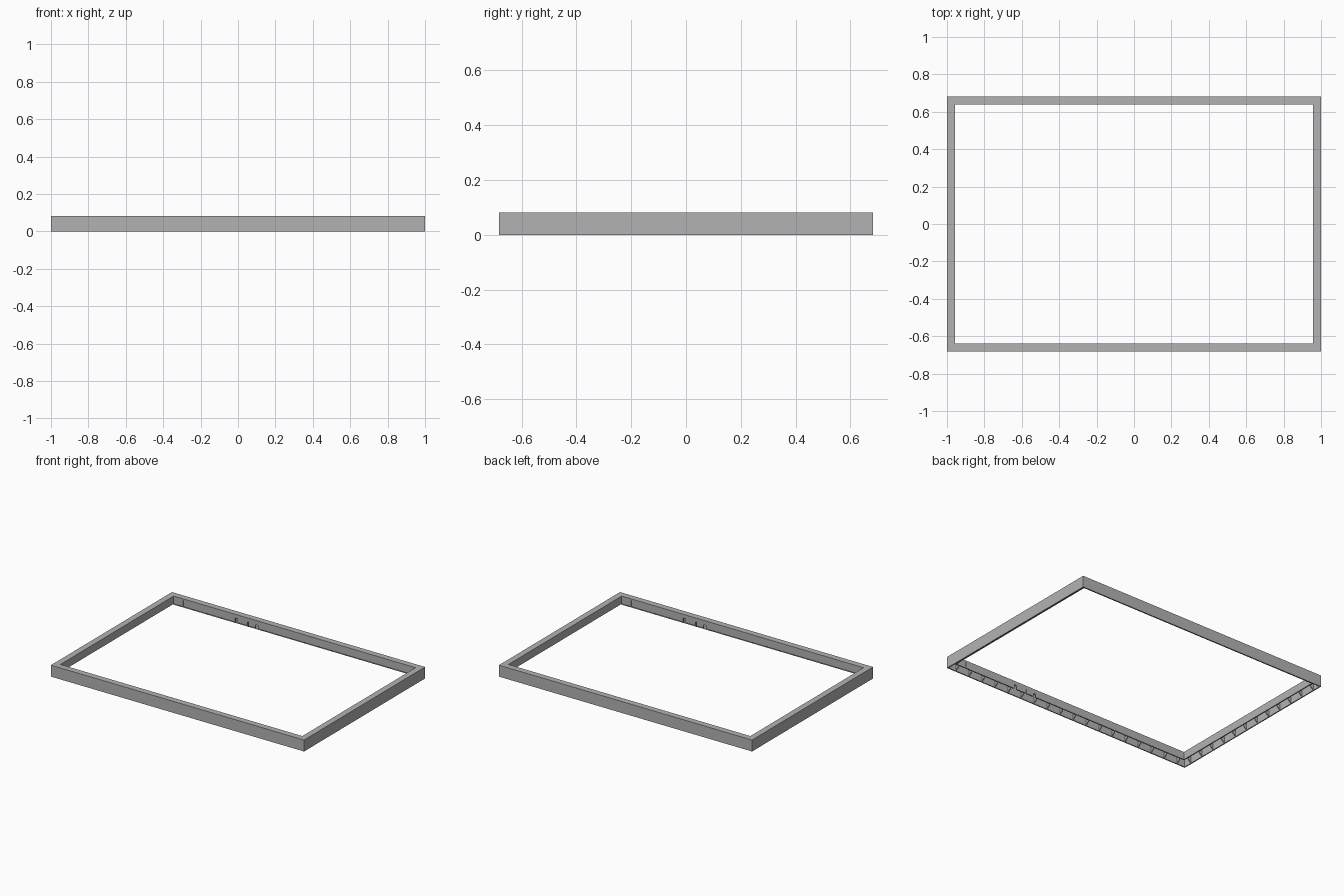
import bpy, bmesh
from mathutils import Matrix

HX, HY, H = 1.0, 0.683, 0.082      # half sizes and height of the frame
W, T, LIP = 0.044, 0.008, 0.026    # rail width, wall thickness, inner wall bottom

cube = bpy.data.objects.get("Cube")
if cube:
    bpy.data.objects.remove(cube, do_unlink=True)

grey = bpy.data.materials.new("plain_grey")
grey.use_nodes = True
COLOUR = (0.45, 0.45, 0.45, 1)
grey.diffuse_color = COLOUR
grey.node_tree.nodes["Principled BSDF"].inputs["Base Color"].default_value = COLOUR


def finish(bm, name):
    bmesh.ops.recalc_face_normals(bm, faces=bm.faces)
    mesh = bpy.data.meshes.new(name)
    bm.to_mesh(mesh)
    bm.free()
    mesh.materials.append(grey)
    obj = bpy.data.objects.new(name, mesh)
    bpy.context.collection.objects.link(obj)
    return obj


# Frame: a channel profile (inset, height) swept round the rectangle, open below
def build_frame():
    profile = [(0, 0), (0, H), (W, H), (W, LIP), (W - T, LIP),
               (W - T, H - T), (T, H - T), (T, 0)]
    bm = bmesh.new()
    rings = [[bm.verts.new((sx * (HX - d), sy * (HY - d), z))
              for sx, sy in ((-1, -1), (1, -1), (1, 1), (-1, 1))]
             for d, z in profile]
    for k, ring in enumerate(rings):
        after = rings[(k + 1) % len(rings)]
        for i in range(4):
            j = (i + 1) % 4
            bm.faces.new((ring[i], ring[j], after[j], after[i]))
    return finish(bm, "frame_channel")


# Ribs: thin plates across the channel with a sloping lower edge
def add_rib(bm, side, along, long_side):
    half = HY if long_side else HX
    outline = [(T, 0.002), (W - T, LIP), (W - T, H - T), (T, H - T)]
    ends = []
    for shift in (-T / 4, T / 4):
        ring = []
        for d, z in outline:
            across = side * (half - d)
            spot = (along + shift, across, z) if long_side else (across, along + shift, z)
            ring.append(bm.verts.new(spot))
        ends.append(ring)
    a, b = ends
    bm.faces.new(a)
    bm.faces.new(b[::-1])
    for i in range(4):
        j = (i + 1) % 4
        bm.faces.new((a[i], a[j], b[j], b[i]))


def build_ribs():
    bm = bmesh.new()
    for long_side, reach, gaps in ((True, HX - 0.07, 17), (False, HY - 0.07, 11)):
        for side in (-1, 1):
            for k in range(gaps + 1):
                add_rib(bm, side, reach * (2 * k / gaps - 1), long_side)
    return finish(bm, "stiffening_ribs")


# Notches in the inner walls of the two long rails, turned half round
def cut_notches(frame):
    bm = bmesh.new()
    for turn in (-1, 1):
        for x, width, top in ((0.46, 0.02, 0.055), (0.37, 0.008, 0.055),
                              (0.30, 0.02, 0.05), (0.88, 0.005, 0.072)):
            place = Matrix.Translation((turn * x, -turn * (HY - W + T / 2), top / 2))
            size = Matrix.Diagonal((width, T * 2, top, 1))
            bmesh.ops.create_cube(bm, size=1, matrix=place @ size)
    cutter = finish(bm, "notch_cutter")
    cutter.hide_render = True
    mod = frame.modifiers.new("notches", "BOOLEAN")
    mod.operation = "DIFFERENCE"
    mod.solver = "EXACT"
    mod.object = cutter
    bpy.context.view_layer.objects.active = frame
    bpy.ops.object.modifier_apply(modifier=mod.name)
    bpy.data.objects.remove(cutter, do_unlink=True)


cut_notches(build_frame())
build_ribs()
